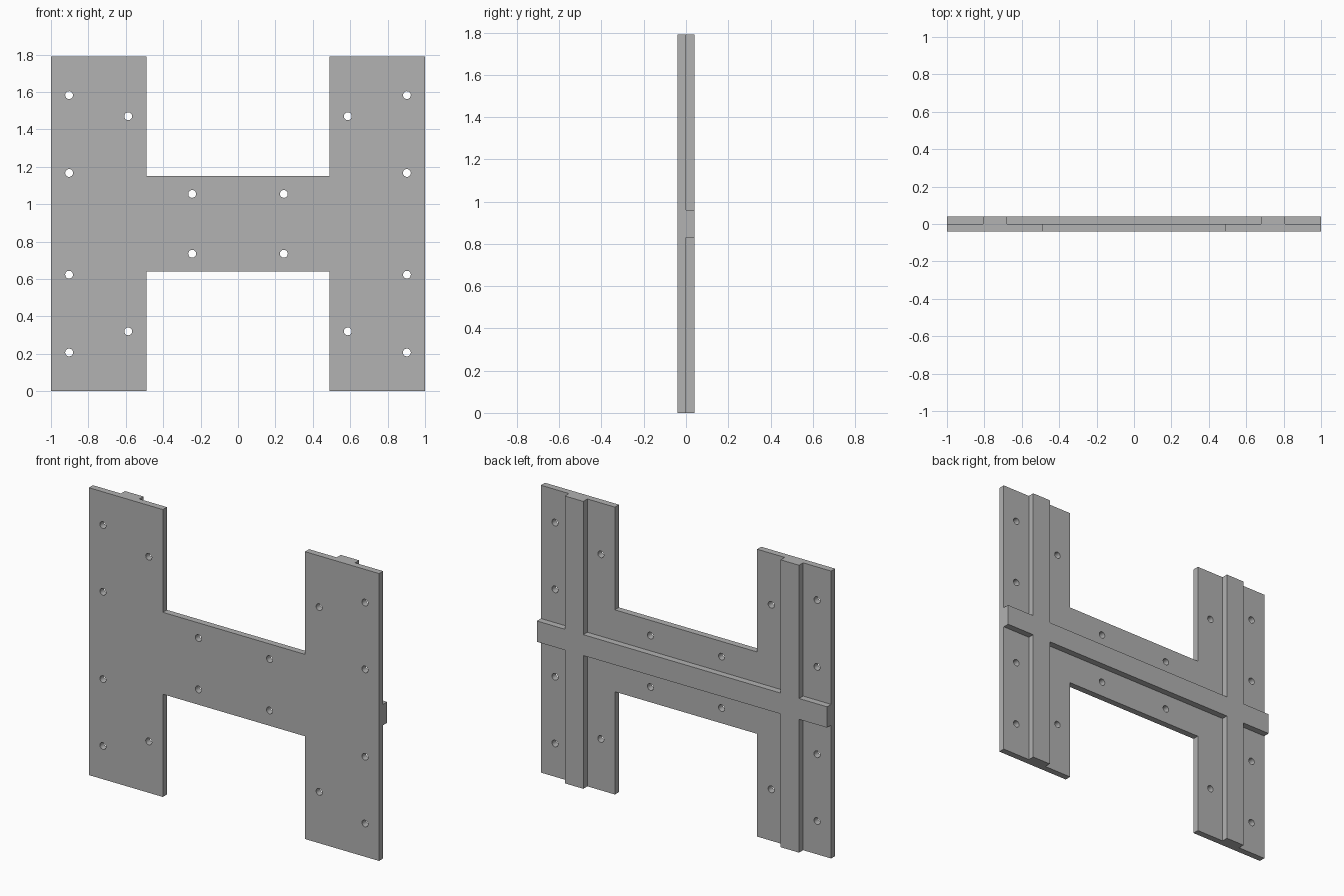
import bpy
import bmesh
from math import cos, sin, pi

cube = bpy.data.objects.get("Cube")
if cube:
    bpy.data.objects.remove(cube, do_unlink=True)

MID = 0.895     # height of the horizontal symmetry line
THICK = 0.04    # thickness of the plate and of the ribs

grey = bpy.data.materials.new("plain_grey")
grey.use_nodes = True
colour = (0.445, 0.445, 0.445, 1)
grey.diffuse_color = colour
grey.node_tree.nodes["Principled BSDF"].inputs["Base Color"].default_value = colour


def mirror_quarter(quarter):
    """Close an outline from its upper right quarter, mirrored both ways."""
    right = quarter + [(x, -z) for x, z in reversed(quarter)]
    return right + [(-x, z) for x, z in reversed(right)]


def circle(x, z, radius=0.021, sides=24):
    return [(x + radius * cos(2 * pi * i / sides),
             z + radius * sin(2 * pi * i / sides)) for i in range(sides)]


def slab(name, outlines, y_front):
    """Fill outlines (the first is the border, the rest are holes) and thicken."""
    bm = bmesh.new()
    edges = []
    for outline in outlines:
        verts = [bm.verts.new((x, y_front, z + MID)) for x, z in outline]
        edges += [bm.edges.new((v, verts[i - 1])) for i, v in enumerate(verts)]
    bmesh.ops.triangle_fill(bm, use_beauty=True, edges=edges, normal=(0, -1, 0))
    grown = bmesh.ops.extrude_face_region(bm, geom=bm.faces[:], use_keep_orig=True)
    moved = [v for v in grown["geom"] if isinstance(v, bmesh.types.BMVert)]
    bmesh.ops.translate(bm, verts=moved, vec=(0, THICK, 0))
    bmesh.ops.recalc_face_normals(bm, faces=bm.faces[:])
    mesh = bpy.data.meshes.new(name)
    bm.to_mesh(mesh)
    bm.free()
    mesh.materials.append(grey)
    obj = bpy.data.objects.new(name, mesh)
    bpy.context.collection.objects.link(obj)
    bpy.ops.object.select_all(action="DESELECT")
    obj.select_set(True)
    bpy.context.view_layer.objects.active = obj
    bpy.ops.object.shade_smooth_by_angle(angle=pi / 6)
    return obj


# H-shaped plate with bolt holes
plate = mirror_quarter([(0.49, 0.255), (0.49, MID), (1, MID)])
hole_spots = [(0.903, 0.688), (0.903, 0.272), (0.587, 0.575), (0.245, 0.16)]
holes = [circle(sx * x, sz * z)
         for x, z in hole_spots for sx in (1, -1) for sz in (1, -1)]
slab("mounting_plate", [plate] + holes, -THICK)

# Raised crossing ribs on the back
ribs = mirror_quarter([(0.68, 0.065), (0.68, MID), (0.807, MID),
                       (0.807, 0.065), (1, 0.065)])
slab("back_ribs", [ribs], 0)
